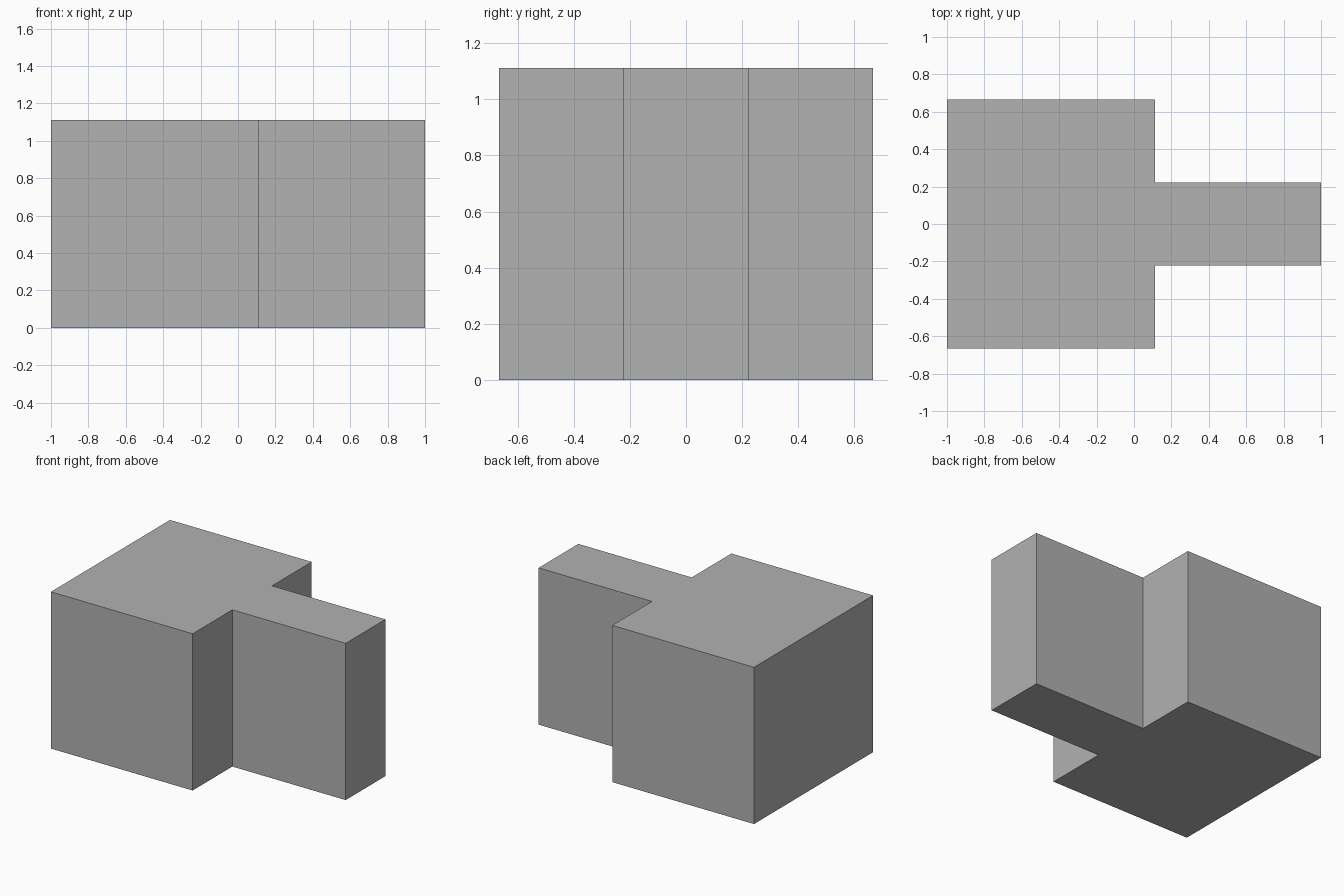
import bpy
import bmesh

cube = bpy.data.objects.get("Cube")
if cube:
    bpy.data.objects.remove(cube, do_unlink=True)

HEIGHT = 10 / 9
STEP_X = 1 / 9        # where the wide block meets the narrow arm
WIDE_Y = 2 / 3
ARM_Y = 2 / 9

# Single flat grey
grey = bpy.data.materials.new("plain_grey")
grey.use_nodes = True
colour = (0.445, 0.445, 0.445, 1)
grey.diffuse_color = colour
grey.node_tree.nodes["Principled BSDF"].inputs["Base Color"].default_value = colour

# T-shaped floor plan: one half, mirrored across y
half = [(-1, -WIDE_Y), (STEP_X, -WIDE_Y), (STEP_X, -ARM_Y), (1, -ARM_Y)]
plan = half + [(x, -y) for x, y in reversed(half)]

# Extrude the plan upward into a solid block
bm = bmesh.new()
base = bm.faces.new([bm.verts.new((x, y, 0)) for x, y in plan])
top = bmesh.ops.extrude_face_region(bm, geom=[base], use_keep_orig=True)["geom"]
bmesh.ops.translate(bm, vec=(0, 0, HEIGHT),
                    verts=[v for v in top if isinstance(v, bmesh.types.BMVert)])
bmesh.ops.recalc_face_normals(bm, faces=bm.faces)

mesh = bpy.data.meshes.new("t_shaped_block")
bm.to_mesh(mesh)
bm.free()
mesh.materials.append(grey)
block = bpy.data.objects.new("t_shaped_block", mesh)
bpy.context.collection.objects.link(block)
